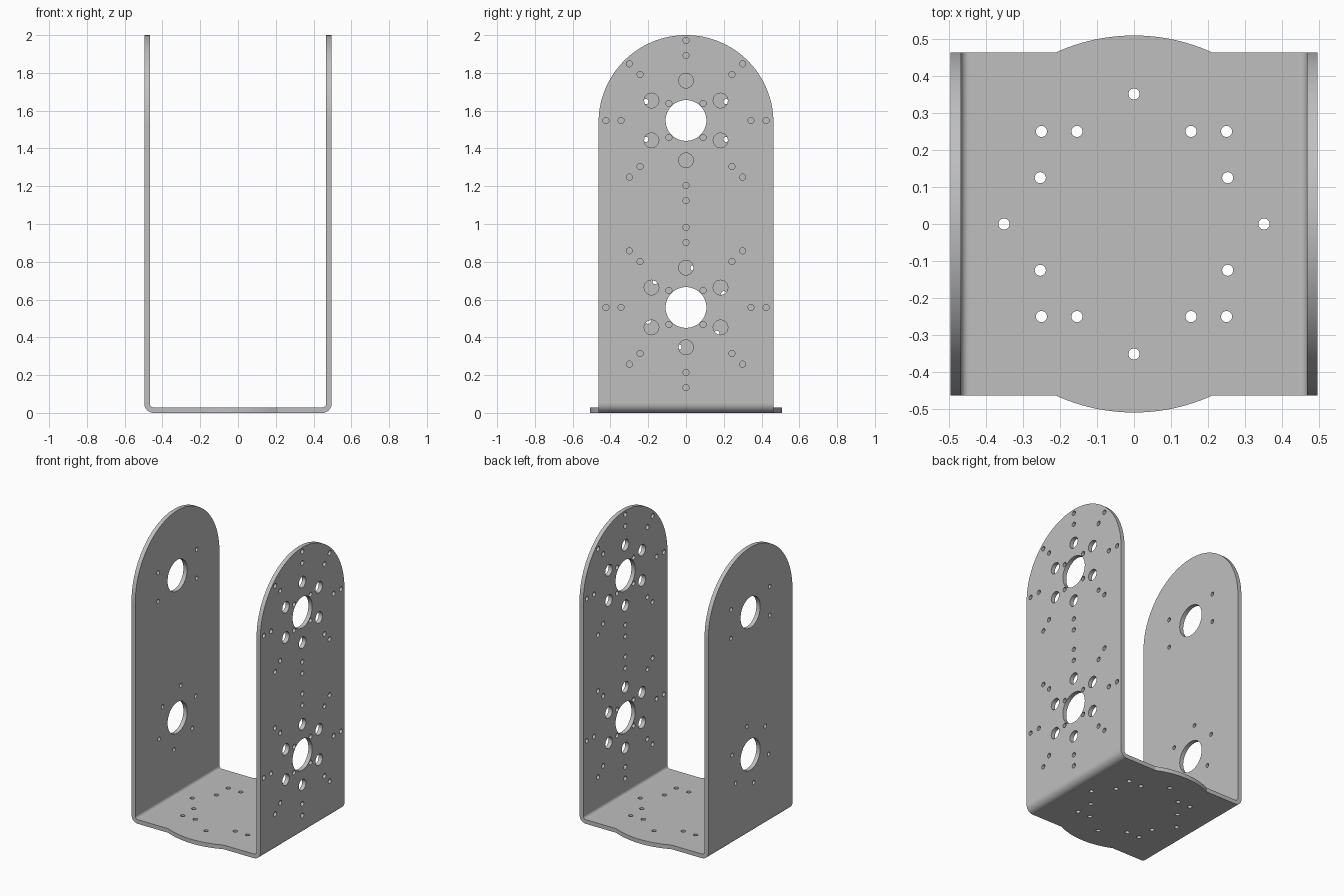
import bpy, bmesh
from math import pi, sin, cos, asin, radians
from mathutils import Matrix

cube = bpy.data.objects.get("Cube")
if cube:
    bpy.data.objects.remove(cube, do_unlink=True)

HALF_X, HALF_Y = 0.496, 0.463      # outer half sizes of the bracket
THICK, BEND = 0.029, 0.05          # sheet thickness, outer bend radius
UPPER, LOWER = 1.548, 0.558        # heights of the two large bores
TOP_CENTRE = 2.0 - HALF_Y          # centre of the rounded arm top
SEAM_X = HALF_X - BEND

steel = bpy.data.materials.new("light grey steel")
steel.use_nodes = True
grey = (0.52, 0.52, 0.52, 1)
steel.diffuse_color = grey
steel.node_tree.nodes["Principled BSDF"].inputs["Base Color"].default_value = grey


def arc(cx, cy, r, a0, a1, n):
    """Points along an arc, both ends included."""
    return [(cx + r * cos(a0 + (a1 - a0) * i / n),
             cy + r * sin(a0 + (a1 - a0) * i / n)) for i in range(n + 1)]


def hole(cx, cy, r, n=24):
    return arc(cx, cy, r, 0, 2 * pi, n)[:-1]


def ring(cy, dist, r, count, start=0.0):
    """Holes evenly spaced on a circle around (0, cy)."""
    return [hole(dist * cos(start + 2 * pi * i / count),
                 cy + dist * sin(start + 2 * pi * i / count), r)
            for i in range(count)]


def add_sheet(bm, loops, depth, matrix):
    """Fill the first loop, cut the others out, thicken and add to bm."""
    curve = bpy.data.curves.new("sheet", "CURVE")
    curve.dimensions = "2D"
    curve.fill_mode = "BOTH"
    curve.extrude = depth / 2
    for loop in loops:
        spline = curve.splines.new("POLY")
        spline.points.add(len(loop) - 1)
        for p, (x, y) in zip(spline.points, loop):
            p.co = (x, y, 0, 1)
        spline.use_cyclic_u = True
    ob = bpy.data.objects.new("sheet", curve)
    bpy.context.collection.objects.link(ob)
    deps = bpy.context.evaluated_depsgraph_get()
    mesh = bpy.data.meshes.new_from_object(ob.evaluated_get(deps))
    mesh.transform(matrix)
    bm.from_mesh(mesh)
    bpy.data.objects.remove(ob, do_unlink=True)
    bpy.data.curves.remove(curve)
    bpy.data.meshes.remove(mesh)


def arm_matrix(side):
    """Sheet x, y become world y, z."""
    m = Matrix(((0, 0, 1, 0), (1, 0, 0, 0), (0, 1, 0, 0), (0, 0, 0, 1)))
    return Matrix.Translation((side * (HALF_X - THICK / 2), 0, 0)) @ m


bm = bmesh.new()

# Arms: straight sides with a rounded top
arm = [(-HALF_Y, BEND), (HALF_Y, BEND)] + arc(0, TOP_CENTRE, HALF_Y, 0, pi, 64)
bores = [hole(0, z, 0.108, 48) for z in (UPPER, LOWER)]

# Left arm: full drilling pattern around each bore
drilled = []
for z in (UPPER, LOWER):
    drilled += ring(z, 0.211, 0.039, 6, pi / 6)
    drilled += ring(z, 0.128, 0.016, 4, pi / 4)
    drilled += ring(z, 0.344, 0.016, 8) + ring(z, 0.424, 0.016, 8)
add_sheet(bm, [arm] + bores + drilled, THICK, arm_matrix(1))

# Right arm: four small holes above, six below
few = [hole(sy * 0.212, UPPER + sz * 0.1, 0.014) for sy in (-1, 1) for sz in (-1, 1)]
few += ring(LOWER, 0.213, 0.014, 6, radians(20))
add_sheet(bm, [arm] + bores + few, THICK, arm_matrix(-1))

# Base: rectangle with a bulged front and back edge
bulge = 0.509
a = asin(HALF_Y / bulge)
base = [(SEAM_X, HALF_Y)] + arc(0, 0, bulge, a, pi - a, 24) + [(-SEAM_X, HALF_Y)]
base += [(-x, -y) for x, y in base]
base_holes = ring(0, 0.351, 0.015, 4)
base_holes += [hole(sx * x, sy * y, 0.015)
               for x, y in ((0.25, 0.25), (0.154, 0.25), (0.253, 0.125))
               for sx in (-1, 1) for sy in (-1, 1)]
add_sheet(bm, [base] + base_holes, THICK, Matrix.Translation((0, 0, THICK / 2)))

# Bends joining the base to the arms
for side in (-1, 1):
    profile = arc(SEAM_X, BEND, BEND, -pi / 2, 0, 10)
    profile += arc(SEAM_X, BEND, BEND - THICK, 0, -pi / 2, 10)
    add_sheet(bm, [[(side * x, z) for x, z in profile]], 2 * HALF_Y,
              Matrix.Rotation(pi / 2, 4, "X"))

# Remove the walls hidden in the seams, then weld into one sheet
def in_seam(f):
    return (all(abs(abs(v.co.x) - SEAM_X) < 1e-4 for v in f.verts)
            or all(abs(v.co.z - BEND) < 1e-4 for v in f.verts))

bmesh.ops.delete(bm, geom=[f for f in bm.faces if in_seam(f)], context="FACES")
bmesh.ops.remove_doubles(bm, verts=bm.verts, dist=1e-4)
bmesh.ops.recalc_face_normals(bm, faces=bm.faces)

# Smooth the curved walls, keep flat sheet faces and rims crisp
for f in bm.faces:
    f.smooth = max(abs(c) for c in f.normal) < 0.9999
    f.material_index = 0
for e in bm.edges:
    e.smooth = len(e.link_faces) == 2 and e.calc_face_angle(0) < radians(30)

mesh = bpy.data.meshes.new("u_bracket")
bm.to_mesh(mesh)
bm.free()
mesh.materials.clear()
mesh.materials.append(steel)
bracket = bpy.data.objects.new("u_bracket", mesh)
bpy.context.collection.objects.link(bracket)
